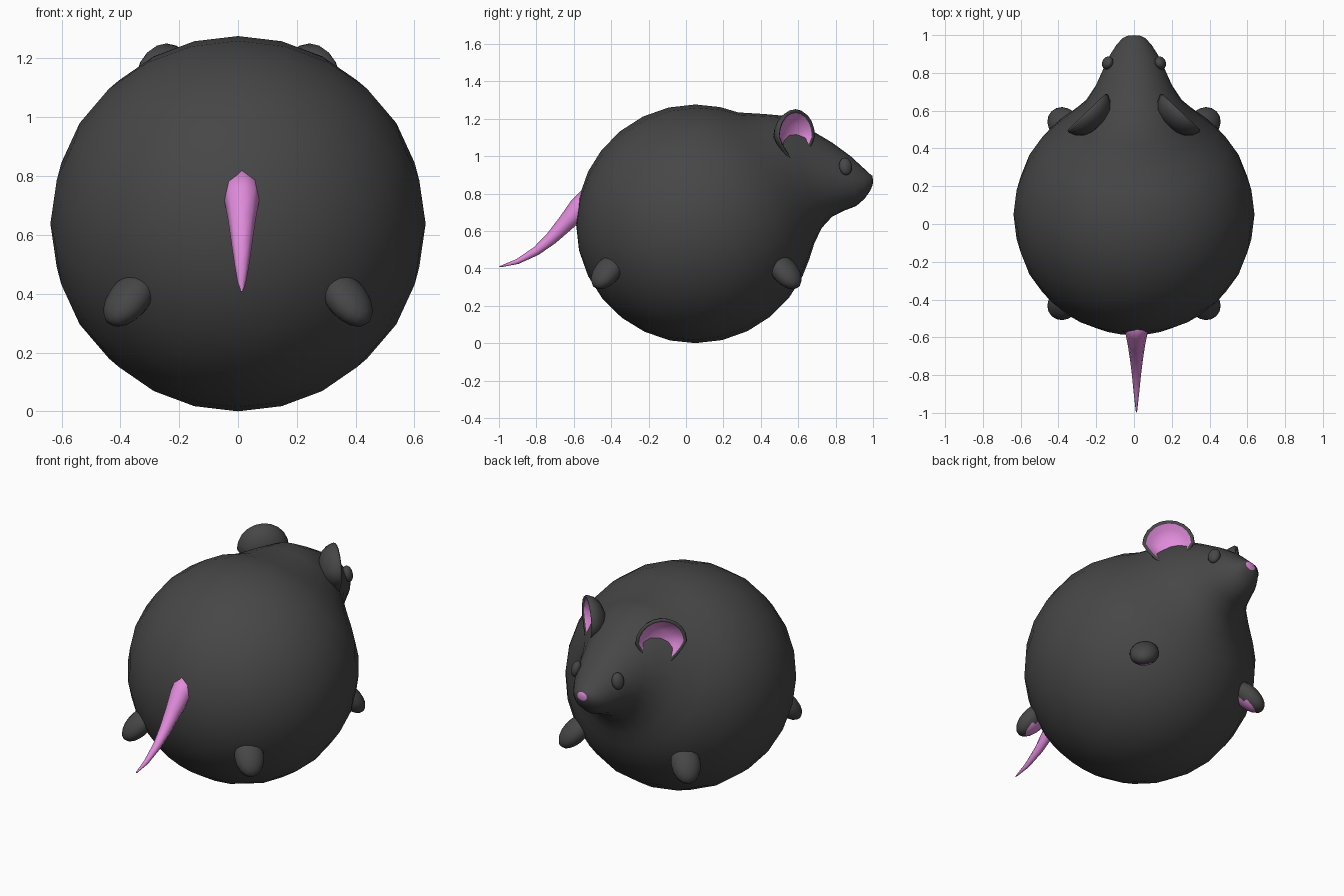
import bpy, bmesh, math
from mathutils import Vector, Matrix

if "Cube" in bpy.data.objects:
    bpy.data.objects.remove(bpy.data.objects["Cube"])


def material(name, rgb):
    m = bpy.data.materials.new(name)
    m.diffuse_color = (*rgb, 1)
    m.use_nodes = True
    m.node_tree.nodes["Principled BSDF"].inputs["Base Color"].default_value = m.diffuse_color
    return m


GREY = material("charcoal fur", (0.062, 0.062, 0.062))
PINK = material("pink skin", (0.75, 0.26, 0.71))


def finish(name, bm, mats):
    bmesh.ops.recalc_face_normals(bm, faces=bm.faces)
    for f in bm.faces:
        f.smooth = True
    me = bpy.data.meshes.new(name)
    bm.to_mesh(me)
    bm.free()
    for m in mats:
        me.materials.append(m)
    ob = bpy.data.objects.new(name, me)
    bpy.context.collection.objects.link(ob)
    return ob


def loft(bm, rings, start=None, end=None, pink_from=None):
    """Skin closed rings of points; start and end are optional pole points."""
    loops = [[bm.verts.new(p) for p in r] for r in rings]
    n = len(loops[0])
    for k, (a, b) in enumerate(zip(loops, loops[1:])):
        for i in range(n):
            j = (i + 1) % n
            f = bm.faces.new((a[i], a[j], b[j], b[i]))
            f.material_index = int(pink_from is not None and k >= pink_from)
    for pole, loop, last in ((start, loops[0], False), (end, loops[-1], True)):
        if pole is not None:
            v = bm.verts.new(pole)
            for i in range(n):
                f = bm.faces.new((v, loop[i], loop[(i + 1) % n]))
                f.material_index = int(last and pink_from is not None)


def oval(top, bottom, half_width, n=24):
    """Ellipse through a top and a bottom point of the side profile (y, z)."""
    t, b = Vector((0, *top)), Vector((0, *bottom))
    c, up = (t + b) / 2, (t - b) / 2
    return [c + up * math.cos(a) + Vector((half_width * math.sin(a), 0, 0))
            for a in (2 * math.pi * i / n for i in range(n))]


# Round body running into the head: sphere rings about the neck axis, then ovals
R, CY, CZ, TILT = 0.638, 0.05, 0.638, math.radians(26)


def on_sphere(deg):
    a = TILT + math.radians(deg)
    return (CY + R * math.cos(a), CZ + R * math.sin(a))


rings = [oval(on_sphere(d), on_sphere(-d), R * math.sin(math.radians(d)))
         for d in (167, 154, 141, 128, 116, 103, 90, 77, 64, 52, 43)]
head = [((0.42, 1.225), (0.685, 0.53), 0.345), ((0.53, 1.215), (0.725, 0.615), 0.265),
        ((0.65, 1.15), (0.78, 0.675), 0.21), ((0.78, 1.073), (0.85, 0.71), 0.165),
        ((0.88, 1.0), (0.91, 0.733), 0.127), ((0.945, 0.94), (0.955, 0.772), 0.092),
        ((0.983, 0.905), (0.985, 0.815), 0.06), ((0.996, 0.895), (0.998, 0.845), 0.032)]
rings += [oval(*h) for h in head]
bm = bmesh.new()
loft(bm, rings, start=(0, *on_sphere(180)), end=(0, 1.0, 0.87), pink_from=len(rings))
finish("body_and_head", bm, (GREY, PINK))


def ellipsoid(name, centre, axes, radii, mats=(GREY,), sole=None):
    bm = bmesh.new()
    bmesh.ops.create_uvsphere(bm, u_segments=16, v_segments=10, radius=1)
    m = Matrix([a * r for a, r in zip(axes, radii)]).transposed()
    bm.transform(Matrix.Translation(centre) @ m.to_4x4())
    bm.normal_update()
    if sole is not None:  # faces turned to the sole direction are pink
        sign = -1 if m.determinant() < 0 else 1
        for f in bm.faces:
            f.material_index = int(sign * f.normal.dot(sole) > 0.8)
    return finish(name, bm, mats)


for side, sx in (("right", 1), ("left", -1)):
    # Feet: flattened eggs pointing out and down, with pink soles
    for end, sy, y in (("front", 1, 0.53), ("back", -1, -0.42)):
        along = Vector((0.5 * sx, 0.5 * sy, -0.707))
        across = Vector((-sy, sx, 0)).normalized()
        thick = Vector((0.5 * sx, 0.5 * sy, 0.707))
        ellipsoid(f"{end}_{side}_foot", Vector((0.37 * sx, y, 0.383)),
                  (along, across, thick), (0.12, 0.082, 0.062), (GREY, PINK), -thick)

    # Eyes: small raised ovals
    out = Vector((0.87 * sx, 0.42, 0.25)).normalized()
    fwd = Vector((-0.42 * sx, 0.87, 0)).normalized()
    ellipsoid(f"{side}_eye", Vector((0.14 * sx, 0.853, 0.945)),
              (out, fwd, out.cross(fwd).normalized()), (0.027, 0.036, 0.048))

    # Ears: cupped shells, pink inside, narrowing toward the base
    c = Vector((0.243 * sx, 0.585, 1.105))
    u = Vector((-0.72 * sx, 0.69, 0))
    w = Vector((0.69 * sx, 0.72, 0))
    v = Vector((0, 0, 1))

    def ear_ring(scale, depth, n=20):
        pts = []
        for i in range(n):
            a = 2 * math.pi * i / n
            s = math.sin(a)
            wide = 0.145 * (1 + min(s, 0) * 0.45)
            pts.append(c + u * (wide * scale * math.cos(a))
                       + v * (0.146 * scale * s) + w * depth)
        return pts

    bm = bmesh.new()
    shell = [(0.4, -0.085), (0.7, -0.066), (0.9, -0.035), (1.0, 0.0),
             (0.96, 0.012), (0.86, 0.002), (0.7, -0.025), (0.4, -0.043)]
    loft(bm, [ear_ring(*s) for s in shell], c - w * 0.092, c - w * 0.05, pink_from=5)
    finish(f"{side}_ear", bm, (GREY, PINK))

# Tail: tapering tube sweeping down and back
path = [(-0.49, 0.79, 0.068), (-0.57, 0.722, 0.06), (-0.64, 0.645, 0.046),
        (-0.72, 0.56, 0.034), (-0.80, 0.493, 0.024), (-0.90, 0.437, 0.014),
        (-0.99, 0.41, 0.004)]
rings = []
for i, (y, z, r) in enumerate(path):
    p, q = path[max(i - 1, 0)], path[min(i + 1, len(path) - 1)]
    t = Vector((0, q[0] - p[0], q[1] - p[1])).normalized()
    n = Vector((0, -t.z, t.y))
    rings.append([Vector((0.013, y, z)) + n * (r * math.cos(a)) + Vector((r * math.sin(a), 0, 0))
                  for a in (math.pi * k / 4 for k in range(8))])
bm = bmesh.new()
loft(bm, rings, start=(0.013, -0.49, 0.79), end=(0.013, -1.0, 0.408))
finish("tail", bm, (PINK,))
